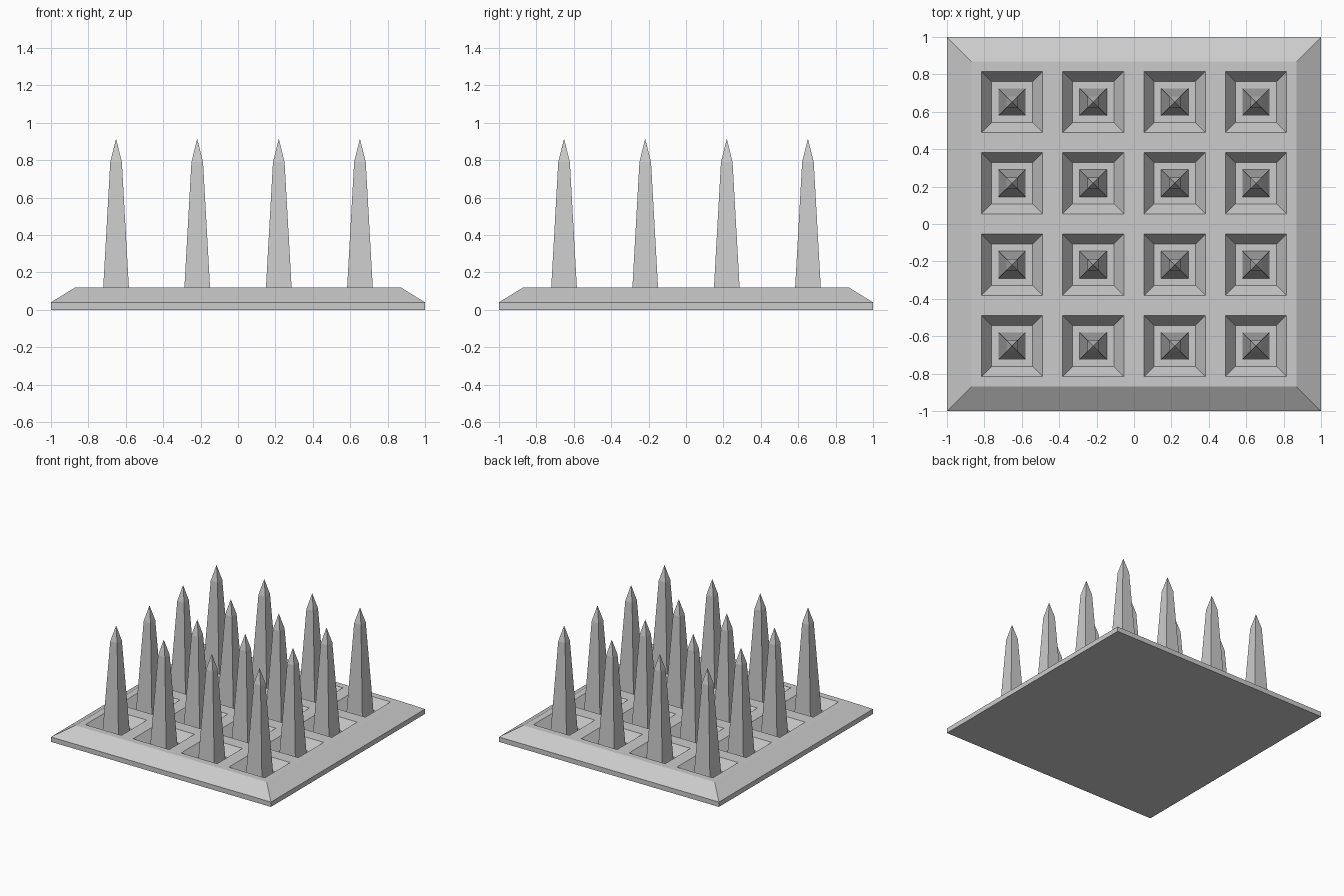
import bpy
import bmesh

cube = bpy.data.objects.get("Cube")
if cube:
    bpy.data.objects.remove(cube, do_unlink=True)

grey = bpy.data.materials.new("stone grey")
grey.use_nodes = True
colour = (0.6, 0.6, 0.6, 1)
grey.diffuse_color = colour
grey.node_tree.nodes["Principled BSDF"].inputs["Base Color"].default_value = colour

CENTRES = (-0.652, -0.218, 0.218, 0.652)
PIT = 0.164      # half width of a pit mouth
TOP, RIM = 0.12, 0.04
INNER = 0.87     # half width of the flat top


def finish(name, bm):
    bmesh.ops.recalc_face_normals(bm, faces=bm.faces)
    mesh = bpy.data.meshes.new(name)
    bm.to_mesh(mesh)
    bm.free()
    mesh.materials.append(grey)
    obj = bpy.data.objects.new(name, mesh)
    bpy.context.collection.objects.link(obj)
    return obj


def extrude_rim(bm, half, z):
    """Extrude the open border to a square of the given half width and height."""
    border = [e for e in bm.edges if e.is_boundary]
    size = max(abs(v.co.x) for e in border for v in e.verts)
    new = bmesh.ops.extrude_edge_only(bm, edges=border)["geom"]
    for v in (g for g in new if isinstance(g, bmesh.types.BMVert)):
        v.co = (v.co.x * half / size, v.co.y * half / size, z)


# Base plate: uneven grid whose odd cells become the pits
lines = [-INNER] + [c + s for c in CENTRES for s in (-PIT, PIT)] + [INNER]
bm = bmesh.new()
bmesh.ops.create_grid(bm, x_segments=9, y_segments=9, size=4.5)
for v in bm.verts:
    v.co = (lines[round(v.co.x + 4.5)], lines[round(v.co.y + 4.5)], TOP)


def near_centre(value):
    return any(abs(value - c) < 0.01 for c in CENTRES)


pits = [f for f in bm.faces
        if near_centre(f.calc_center_median().x) and near_centre(f.calc_center_median().y)]
bmesh.ops.inset_individual(bm, faces=pits, thickness=PIT - 0.088)
for f in pits:
    for v in f.verts:
        v.co.z = RIM

# Sloping border, upright edge and underside
extrude_rim(bm, 1, RIM)
extrude_rim(bm, 1, 0)
bmesh.ops.holes_fill(bm, edges=[e for e in bm.edges if e.is_boundary], sides=0)
bmesh.ops.recalc_face_normals(bm, faces=bm.faces)
bmesh.ops.dissolve_limit(bm, angle_limit=0.02, verts=bm.verts, edges=bm.edges)
finish("base_plate", bm)

# Spike: square tapered shaft with a pointed tip
bm = bmesh.new()
rings = []
for half, z in ((0.073, RIM), (0.031, 0.79)):
    rings.append([bm.verts.new((x * half, y * half, z))
                  for x, y in ((-1, -1), (1, -1), (1, 1), (-1, 1))])
tip = bm.verts.new((0, 0, 0.915))
low, high = rings
for i in range(4):
    j = (i + 1) % 4
    bm.faces.new((low[i], low[j], high[j], high[i]))
    bm.faces.new((high[i], high[j], tip))
bm.faces.new(low[::-1])
spike = finish("spike", bm)

# One spike in every pit
for x in CENTRES:
    for y in CENTRES:
        copy = spike.copy()
        copy.name = "spike"
        copy.location = (x, y, 0)
        bpy.context.collection.objects.link(copy)
bpy.data.objects.remove(spike, do_unlink=True)
